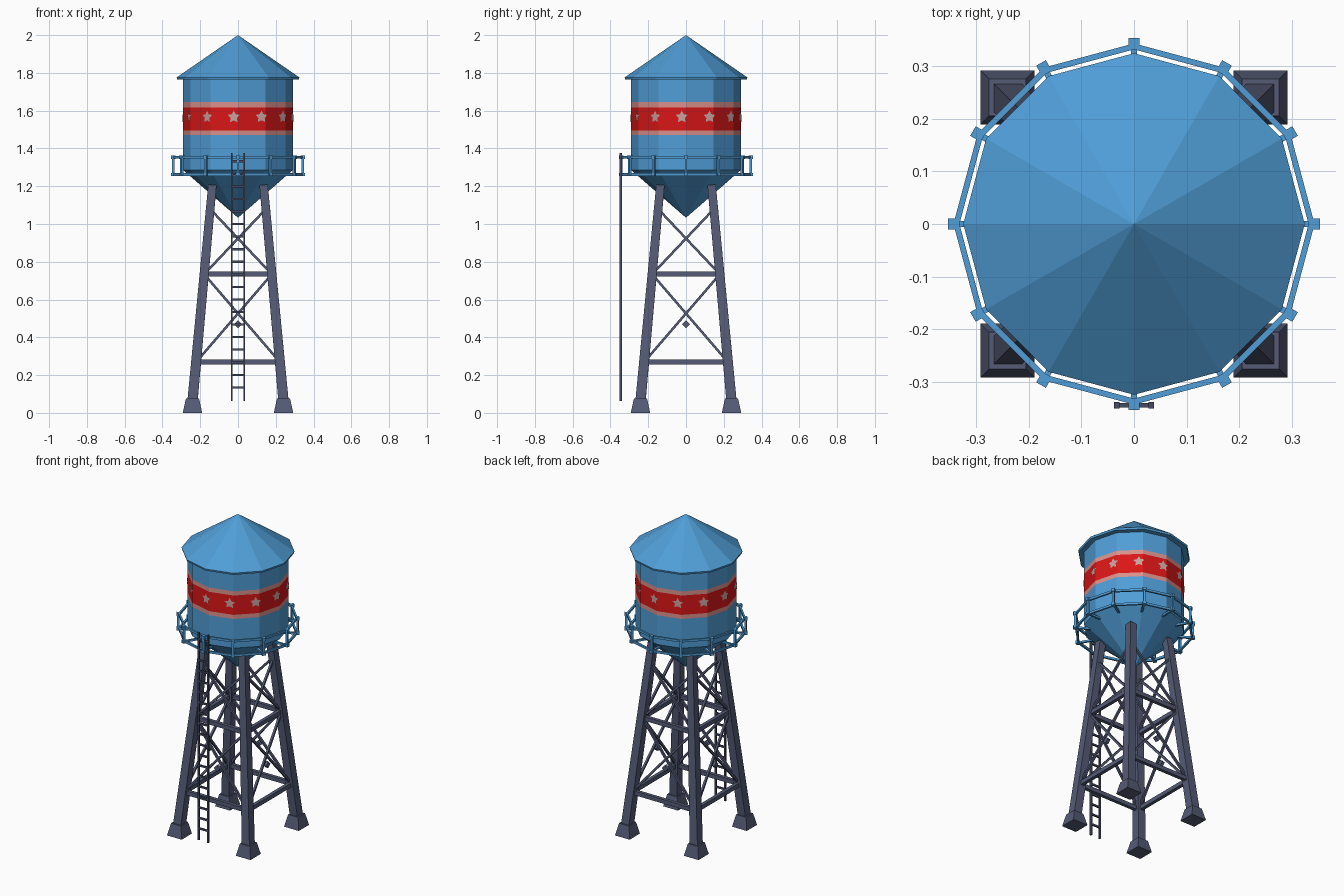
import bpy, bmesh, math
from math import sin, cos, pi, radians
from mathutils import Vector, Matrix

if "Cube" in bpy.data.objects:
    bpy.data.objects.remove(bpy.data.objects["Cube"])

def mat(name, c):
    m = bpy.data.materials.new(name)
    m.diffuse_color = (*c, 1)
    m.use_nodes = True
    m.node_tree.nodes["Principled BSDF"].inputs["Base Color"].default_value = m.diffuse_color
    return m

BLUE = mat("tank blue", (0.08, 0.34, 0.68))
RED = mat("band red", (0.70, 0.008, 0.008))
PINK = mat("band pink", (0.70, 0.28, 0.26))
STAR = mat("star pale pink", (0.58, 0.36, 0.35))
STEEL = mat("slate steel", (0.09, 0.105, 0.18))
DARK = mat("ladder slate", (0.06, 0.07, 0.12))

def finish(bm, name, mats, normals=True):
    if normals:
        bmesh.ops.recalc_face_normals(bm, faces=bm.faces)
    me = bpy.data.meshes.new(name)
    bm.to_mesh(me)
    bm.free()
    for m in mats:
        me.materials.append(m)
    ob = bpy.data.objects.new(name, me)
    bpy.context.collection.objects.link(ob)
    return ob

def lathe(name, prof, mats, n=12):
    """Revolve (r, z) points with n flat sides; r = 0 makes a tip."""
    bm = bmesh.new()
    rings = []
    for r, z in prof:
        if r == 0:
            rings.append([bm.verts.new((0, 0, z))] * n)
        else:
            rings.append([bm.verts.new((r*cos(2*pi*i/n), r*sin(2*pi*i/n), z)) for i in range(n)])
    for a, b in zip(rings, rings[1:]):
        for i in range(n):
            j = (i + 1) % n
            bm.faces.new(list(dict.fromkeys((a[i], a[j], b[j], b[i]))))
    return finish(bm, name, mats)

def beam(bm, a, b, w, d=None, side=(0, 0, 1), w2=None):
    """Box-section bar from a to b; w across, d along the side direction."""
    a, b = Vector(a), Vector(b)
    d = d or w
    k = (w2 or w) / w
    ax = (b - a).normalized()
    u = ax.cross(Vector(side)).normalized()
    v = u.cross(ax)
    ends = []
    for p, s in ((a, 1), (b, k)):
        ends.append([bm.verts.new(p + u*x*w*s/2 + v*y*d*s/2)
                     for x, y in ((-1, -1), (1, -1), (1, 1), (-1, 1))])
    p, q = ends
    bm.faces.new(p)
    bm.faces.new(q)
    for i in range(4):
        j = (i + 1) % 4
        bm.faces.new((p[i], p[j], q[j], q[i]))

# Tank with cone bottom and painted band
R = 0.29
tank = lathe("tank", [(0, 1.033), (R, 1.285), (R, 1.47), (R, 1.496), (R, 1.618),
                      (R, 1.645), (R, 1.77)], [BLUE, RED, PINK])
for p in tank.data.polygons:
    z = p.center.z
    p.material_index = 1 if 1.496 < z < 1.618 else 2 if 1.47 < z < 1.645 else 0

# Conical roof with a thin eave
lathe("roof", [(0, 2.0), (0.325, 1.776), (0.322, 1.764), (0, 1.764)], [BLUE])

# Stars: flat outlines in (angle, height), folded at the wall corners
bm = bmesh.new()
for k in range(12):
    c = radians(30*k - 4.5)
    pts = []
    for i in range(10):
        r = 0.034 if i % 2 == 0 else 0.018
        a = pi/2 + i*pi/5
        pts.append(bm.verts.new((c + r*cos(a)/R, 0, 1.567 + r*sin(a))))
    mid = bm.verts.new((c, 0, 1.567))
    for i in range(10):
        bm.faces.new((mid, pts[i], pts[(i+1) % 10]))
for k in range(-1, 13):
    bmesh.ops.bisect_plane(bm, geom=bm.verts[:] + bm.edges[:] + bm.faces[:],
                           plane_co=(radians(30*k), 0, 0), plane_no=(1, 0, 0))
for v in bm.verts:
    t = v.co.x
    off = (t % (pi/6)) - pi/12
    r = R*cos(pi/12)/cos(off) + 0.004
    v.co = (r*cos(t), r*sin(t), v.co.z)
for f in bm.faces:
    f.normal_update()
    m = f.calc_center_median()
    if f.normal.x*m.x + f.normal.y*m.y < 0:
        f.normal_flip()
finish(bm, "stars", [STAR], False)

# Railing: two rings, posts, end blocks and wall brackets
bm = bmesh.new()
RR = 0.338
for k in range(12):
    a, b = radians(30*k), radians(30*k + 30)
    def P(r, t, z):
        return (r*cos(t), r*sin(t), z)
    for z in (1.262, 1.353):
        beam(bm, P(RR, a, z), P(RR, b, z), 0.011, 0.014)
        beam(bm, P(0.331, a, z), P(0.354, a, z), 0.021, 0.018)
    beam(bm, P(0.343, a, 1.262), P(0.343, a, 1.353), 0.013, 0.013, P(1, a, 0))
    beam(bm, P(0.25, a, 1.26), P(RR, a, 1.26), 0.012)
finish(bm, "railing", [BLUE])

# Legs, feet and braces, repeated on four sides
def leg_at(z):
    return 0.242 - 0.092*(z - 0.05)

legs, feet, braces = bmesh.new(), bmesh.new(), bmesh.new()
def side(bm, k, before):
    bmesh.ops.rotate(bm, verts=[v for v in bm.verts if v not in before],
                     cent=(0, 0, 0), matrix=Matrix.Rotation(k*pi/2, 3, 'Z'))

for k in range(4):
    old = set(legs.verts)
    l0, l1 = leg_at(0.05), leg_at(1.205)
    beam(legs, (l0, -l0, 0.05), (l1, -l1, 1.205), 0.054, side=(0, 1, 0), w2=0.044)
    side(legs, k, old)

    old = set(feet.verts)
    beam(feet, (0.241, -0.241, 0), (0.241, -0.241, 0.075), 0.103, side=(0, 1, 0), w2=0.07)
    side(feet, k, old)

    old = set(braces.verts)
    for z in (0.27, 0.735):
        x = leg_at(z)
        beam(braces, (-x, -x, z), (x, -x, z), 0.022, 0.026)
    for z0, z1 in ((0.27, 0.735), (0.735, 1.08)):
        x0, x1 = leg_at(z0 + 0.01), leg_at(z1 - 0.01)
        for s in (-1, 1):
            beam(braces, (-s*x0, -x0, z0), (s*x1, -x1, z1), 0.013, side=(0, 1, 0))
    y = leg_at(0.47)
    beam(braces, (0, -y - 0.009, 0.47), (0, -y + 0.009, 0.47), 0.03, side=(1, 0, 1))
    side(braces, k, old)
finish(legs, "legs", [STEEL])
finish(feet, "feet", [STEEL])
finish(braces, "cross_braces", [STEEL])

# Ladder on the front
bm = bmesh.new()
for s in (-1, 1):
    beam(bm, (s*0.033, -0.345, 0.062), (s*0.033, -0.345, 1.375), 0.01, 0.012, (0, 1, 0))
for i in range(19):
    z = 0.135 + i*0.0665
    beam(bm, (-0.033, -0.345, z), (0.033, -0.345, z), 0.009, 0.011)
finish(bm, "ladder", [DARK])
